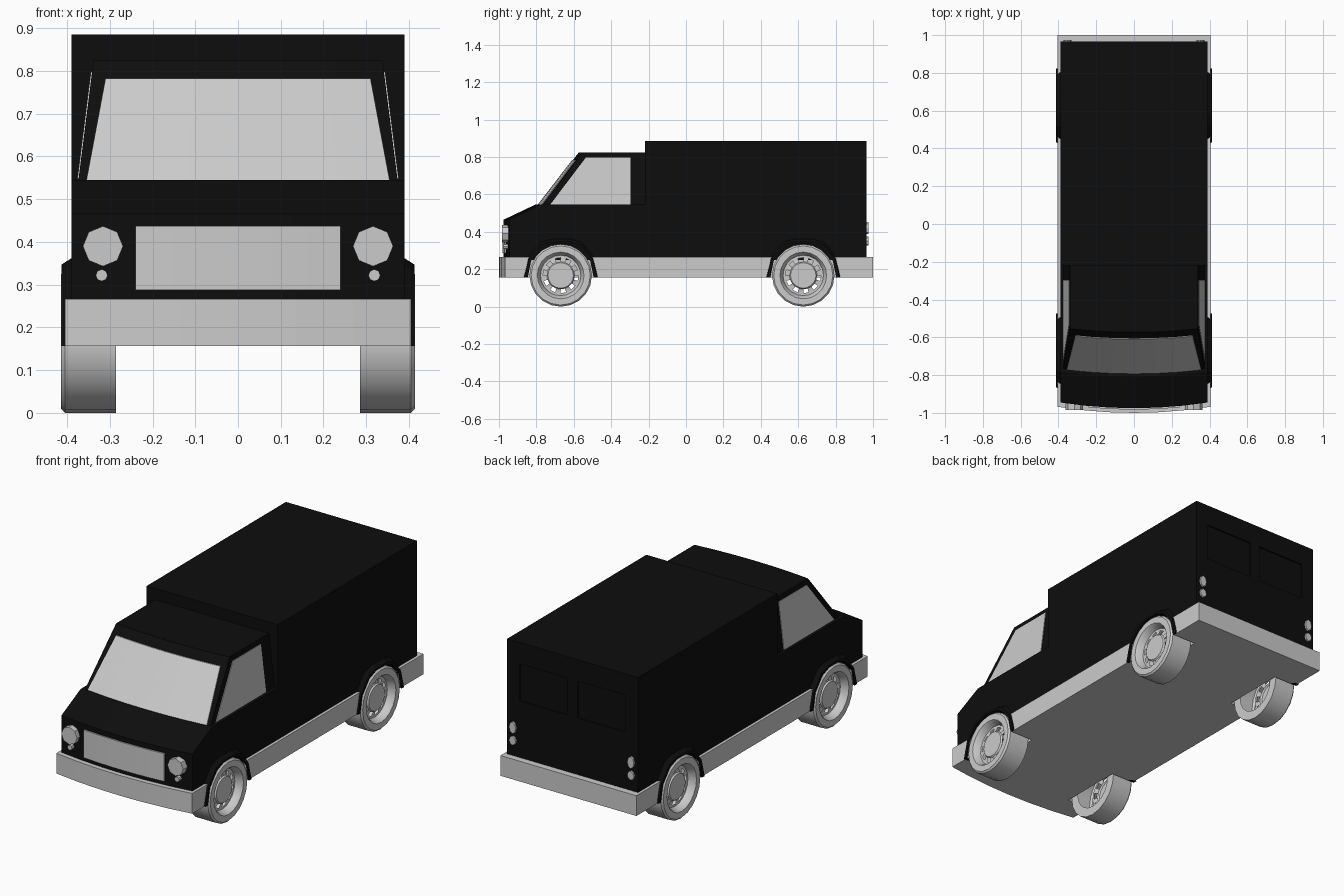
import bpy, bmesh, math

if "Cube" in bpy.data.objects:
    bpy.data.objects.remove(bpy.data.objects["Cube"])

black = bpy.data.materials.new("black_paint")
black.diffuse_color = (0.004, 0.004, 0.004, 1)
black.use_nodes = True
black.node_tree.nodes["Principled BSDF"].inputs["Base Color"].default_value = black.diffuse_color


def finish(name, bm, mat=None):
    bmesh.ops.recalc_face_normals(bm, faces=bm.faces)
    me = bpy.data.meshes.new(name)
    bm.to_mesh(me)
    bm.free()
    ob = bpy.data.objects.new(name, me)
    bpy.context.collection.objects.link(ob)
    if mat:
        me.materials.append(mat)
    return ob


def loft(name, profile, mat=None, cols=7):
    """Closed side profile of (y, z, half_width, bow) swept across x; bow curves it forward."""
    bm = bmesh.new()
    rows = []
    for i in range(cols):
        t = -1 + 2 * i / (cols - 1)
        rows.append([bm.verts.new((hw * t, y - bow * (1 - (hw * t / 0.39) ** 2), z))
                     for y, z, hw, bow in profile])
    n = len(profile)
    for a, b in zip(rows, rows[1:]):
        for j in range(n):
            k = (j + 1) % n
            bm.faces.new((a[j], a[k], b[k], b[j]))
    bm.faces.new(rows[0])
    bm.faces.new(rows[-1])
    return finish(name, bm, mat)


def prism(name, pts, x_in, x_out, mat=None):
    """Polygon of (y, z) between two x values; x can be a function of z."""
    bm = bmesh.new()
    a = [bm.verts.new((x_in(z), y, z)) for y, z in pts]
    b = [bm.verts.new((x_out(z), y, z)) for y, z in pts]
    bm.faces.new(a)
    bm.faces.new(b)
    for j in range(len(pts)):
        k = (j + 1) % len(pts)
        bm.faces.new((a[j], a[k], b[k], b[j]))
    return finish(name, bm, mat)


def lamp(name, x, y, z, rx, rz, depth):
    bpy.ops.mesh.primitive_cylinder_add(vertices=8, radius=1, depth=depth,
                                        location=(x, y, z), rotation=(math.pi / 2, 0, 0))
    ob = bpy.context.object
    ob.name = name
    ob.scale = (rx, rz, 1)


def cut(target, cutters):
    for c in cutters:
        m = target.modifiers.new("cut", 'BOOLEAN')
        m.operation, m.solver, m.object = 'DIFFERENCE', 'EXACT', c
        bpy.context.view_layer.objects.active = target
        bpy.ops.object.modifier_apply(modifier=m.name)


# Body: nose, lower sides and raised cargo box
W = 0.39
body = loft("body", [(-.945, .25, W, .03), (-.945, .465, W, .03), (-.782, .545, W, .025),
                     (-.22, .545, W, 0), (-.22, .885, W, 0), (.965, .885, W, 0),
                     (.965, .25, W, 0)], black)

# Cab upper with inward-leaning sides
HB, HT = .374, .338
loft("cab_upper", [(-.768, .54, HB, .025), (-.548, .825, HT, .025),
                   (-.2, .825, HT, 0), (-.2, .54, HB, 0)], black)

# Grey skirt with wraparound bumpers and floor
S = .405
skirt = loft("skirt", [(-.97, .157, S, .03), (-.97, .266, S, .03), (1, .266, S, 0), (1, .157, S, 0)])

# Windscreen and grille
loft("windscreen", [(-.770, .543, .355, .025), (-.585, .783, .31, .025),
                    (-.573, .783, .31, .025), (-.758, .543, .355, .025)])
loft("grille", [(-.952, .287, .24, .03), (-.952, .437, .24, .03),
                (-.935, .437, .24, .03), (-.935, .287, .24, .03)])

# Wheel arches: half outlines mirrored about the wheel centre
half_in = [(.176, .1), (.176, .157), (.158, .245), (.098, .315), (.04, .337)]
half_mid = [(.196, .157), (.196, .157), (.17, .255), (.106, .33), (.045, .347)]
half_out = [(.2, .157), (.2, .157), (.178, .265), (.114, .345), (.048, .363)]


def outline(half, cy):
    pts = half + [(-y, z) for y, z in reversed(half)]
    return [(y + cy, z) for y, z in pts]


def arch(name, s, cy):
    bm = bmesh.new()
    rings = []
    for half, x in ((half_in, .37), (half_in, .413), (half_mid, .413), (half_out, .388)):
        rings.append([bm.verts.new((s * x, y, z)) for y, z in outline(half[1:], cy)])
    for a, b in zip(rings, rings[1:] + rings[:1]):
        for j in range(len(a) - 1):
            bm.faces.new((a[j], a[j + 1], b[j + 1], b[j]))
    for e in (0, -1):
        bm.faces.new([r[e] for r in rings])
    finish(name, bm, black)


# Wheels: open-backed tyre, rim and slotted disc
def wheel(name, s, cy):
    prof = [(.285, .118), (.285, .167), (.405, .167), (.414, .158), (.414, .125), (.405, .118),
            (.375, .108), (.375, .095), (.38, .074), (.388, .068), (.388, .03), (.388, .002)]
    n = 20
    bm = bmesh.new()
    rings = [[bm.verts.new((s * x, cy + r * math.cos(2 * math.pi * i / n),
                            .167 + r * math.sin(2 * math.pi * i / n))) for i in range(n)]
             for x, r in prof]
    for k, (a, b) in enumerate(zip(rings, rings[1:])):
        for i in range(n):
            if k == 7 and i % 2:
                continue
            j = (i + 1) % n
            bm.faces.new((a[i], a[j], b[j], b[i]))
    bm.faces.new(rings[-1])
    ob = finish(name, bm)
    bpy.ops.object.select_all(action='DESELECT')
    ob.select_set(True)
    bpy.context.view_layer.objects.active = ob
    bpy.ops.object.shade_smooth_by_angle(angle=math.radians(30))


cutters = []
for s, side in ((1, "right"), (-1, "left")):
    for cy, end in ((-.67, "front"), (.627, "rear")):
        arch(f"{end}_{side}_arch", s, cy)
        wheel(f"{end}_{side}_wheel", s, cy)
        cutters.append(prism("wheel_well_cutter", outline(half_in, cy),
                             lambda z: s * .27, lambda z: s * .5))
    # Side window
    lean = lambda z, o: s * (HB + (HT - HB) * (z - .54) / .285 + o)
    prism(f"{side}_side_window", [(-.725, .547), (-.535, .798), (-.297, .798), (-.297, .547)],
          lambda z: lean(z, -.01), lambda z: lean(z, .003))
    # Lamps
    lamp(f"{side}_headlight", s * .316, -.965, .39, .047, .047, .04)
    lamp(f"{side}_indicator", s * .319, -.962, .322, .014, .014, .03)
    lamp(f"{side}_upper_tail_lamp", s * .352, .965, .42, .02, .032, .02)
    lamp(f"{side}_lower_tail_lamp", s * .352, .965, .35, .02, .024, .02)

cut(skirt, cutters)
cut(body, cutters)

# Recessed rear door panels
panels = [prism("panel_cutter", [(.957, .57), (.957, .77), (1.1, .77), (1.1, .57)],
                lambda z: s * .03, lambda z: s * .315) for s in (1, -1)]
cut(body, panels)
for c in cutters + panels:
    bpy.data.objects.remove(c)
if not body.data.materials:
    body.data.materials.append(black)
for p in body.data.polygons:
    p.material_index = 0
